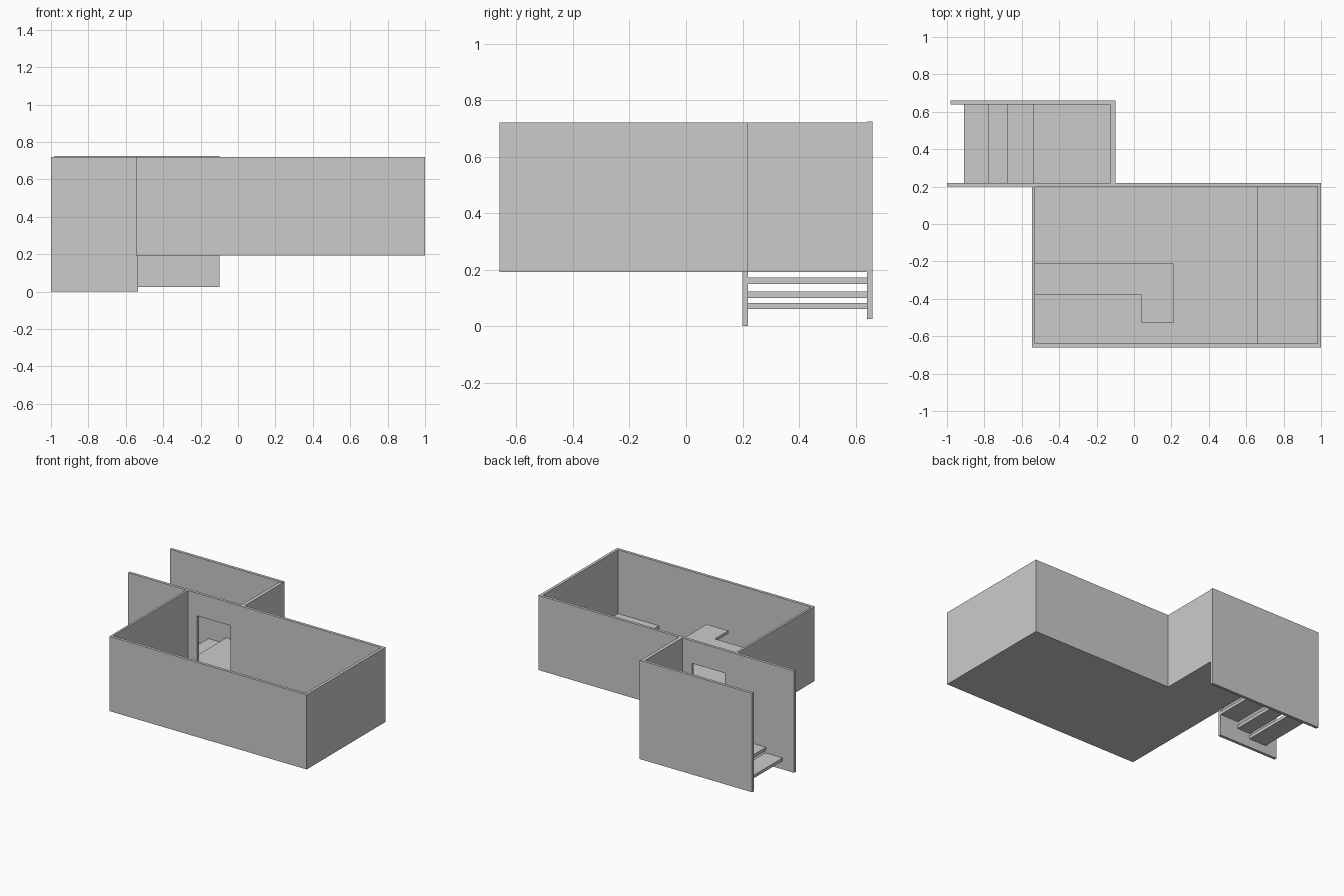
import bpy, bmesh

if "Cube" in bpy.data.objects:
    bpy.data.objects.remove(bpy.data.objects["Cube"])


def prism(name, profile, lo, hi, axis="z"):
    """Extrude a closed outline: axis z takes (x, y) points, axis y takes (x, z) points."""
    bm = bmesh.new()
    pts = [(a, b, lo) if axis == "z" else (a, lo, b) for a, b in profile]
    face = bm.faces.new([bm.verts.new(p) for p in pts])
    ext = bmesh.ops.extrude_face_region(bm, geom=[face])
    verts = [v for v in ext["geom"] if isinstance(v, bmesh.types.BMVert)]
    off = (0, 0, hi - lo) if axis == "z" else (0, hi - lo, 0)
    bmesh.ops.translate(bm, verts=verts, vec=off)
    bmesh.ops.recalc_face_normals(bm, faces=bm.faces)
    mesh = bpy.data.meshes.new(name)
    bm.to_mesh(mesh)
    bm.free()
    obj = bpy.data.objects.new(name, mesh)
    bpy.context.collection.objects.link(obj)
    return obj


def box(name, x0, x1, y0, y1, z0, z1):
    return prism(name, [(x0, y0), (x1, y0), (x1, y1), (x0, y1)], z0, z1)


BASE, FLOOR, TOP = 0.192, 0.215, 0.72

# main room floor with a raised area at the right end
prism("room_floor", [(-0.53, BASE), (0.98, BASE), (0.98, 0.268), (0.66, 0.268),
                     (0.66, FLOOR), (-0.53, FLOOR)], -0.64, 0.20, "y")

# main room outer walls
box("front_wall", -0.545, 1.0, -0.66, -0.64, BASE, TOP)
box("left_wall", -0.545, -0.53, -0.64, 0.20, BASE, TOP)
box("right_wall", 0.98, 1.0, -0.64, 0.20, BASE, TOP)

# back wall, continuing past the room as the inner stair wall, with a doorway
prism("back_wall", [(-1.0, 0), (-0.535, 0), (-0.535, BASE), (-0.46, BASE),
                    (-0.46, FLOOR), (-0.46, 0.56), (-0.20, 0.56), (-0.20, BASE),
                    (1.0, BASE), (1.0, TOP), (-1.0, TOP)], 0.20, 0.22, "y")
box("door_sill", -0.46, -0.20, 0.20, 0.22, BASE, FLOOR)

# L-shaped counter top
prism("counter_top", [(-0.53, -0.38), (0.04, -0.38), (0.04, -0.53), (0.21, -0.53),
                      (0.21, -0.21), (-0.53, -0.21)], 0.42, 0.44)

# entrance landing and its walls
box("landing", -0.54, -0.125, 0.22, 0.64, BASE, FLOOR)
box("landing_end_wall", -0.125, -0.10, 0.22, 0.64, BASE, TOP)
box("outer_stair_wall", -0.98, -0.10, 0.64, 0.66, 0.025, 0.724)

# open treads between the stair walls
for i, (x0, x1, z) in enumerate([(-0.91, -0.775, 0.06), (-0.78, -0.675, 0.10), (-0.68, -0.535, 0.15)]):
    box(f"tread_{i + 1}", x0, x1, 0.22, 0.64, z, z + 0.022)
